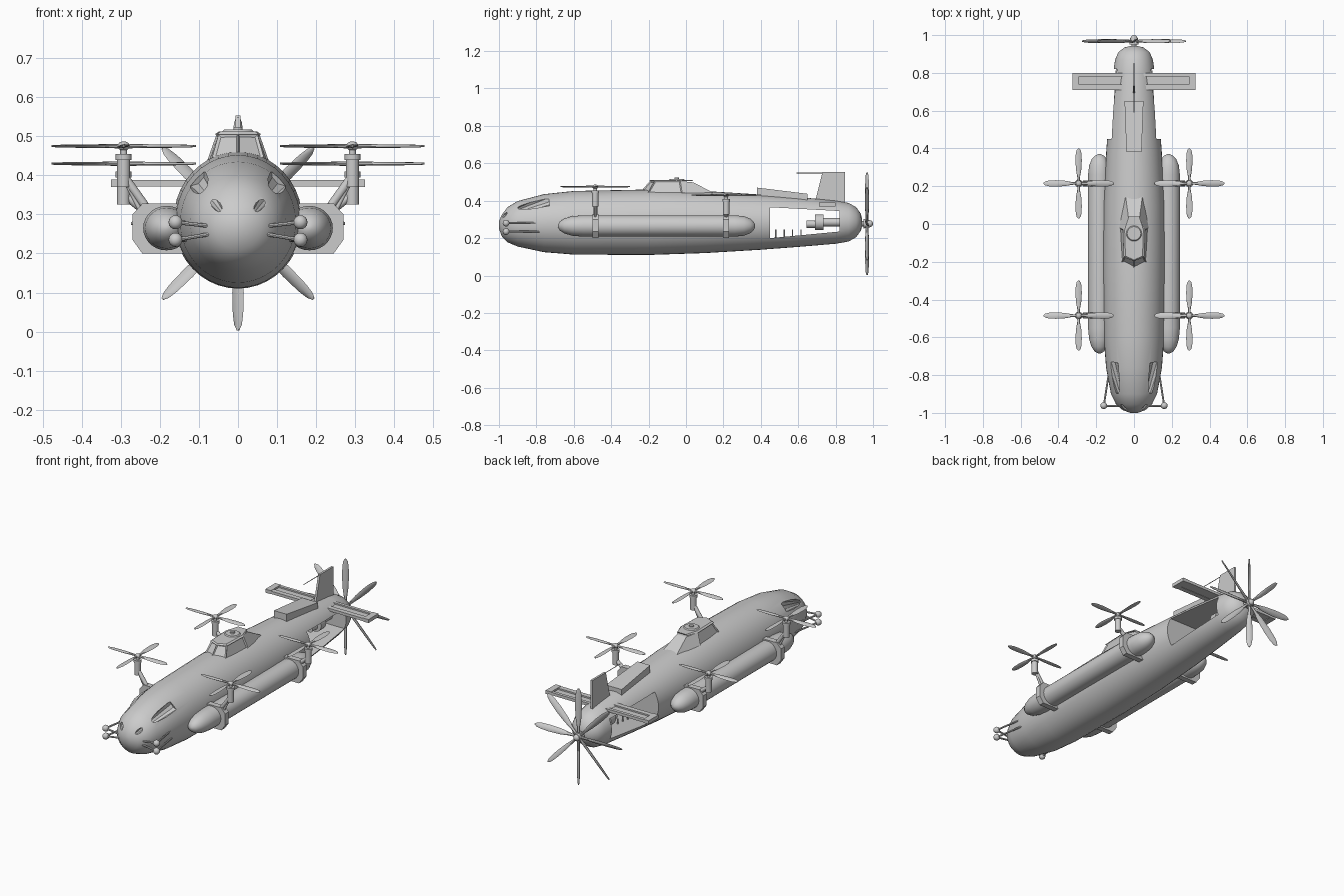
import bpy, bmesh
from math import pi, cos, sin, radians
from mathutils import Vector, Matrix

if "Cube" in bpy.data.objects:
    bpy.data.objects.remove(bpy.data.objects["Cube"])


def finish(bm, name, smooth=True):
    bmesh.ops.recalc_face_normals(bm, faces=bm.faces)
    me = bpy.data.meshes.new(name)
    bm.to_mesh(me)
    bm.free()
    ob = bpy.data.objects.new(name, me)
    bpy.context.collection.objects.link(ob)
    if smooth:
        select(ob)
        bpy.ops.object.shade_smooth_by_angle(angle=radians(35))
    return ob


def select(ob):
    bpy.ops.object.select_all(action='DESELECT')
    ob.select_set(True)
    bpy.context.view_layer.objects.active = ob


def loft(name, rings, smooth=True):
    bm = bmesh.new()
    vs = [[bm.verts.new(p) for p in r] for r in rings]
    n = len(rings[0])
    for a, b in zip(vs, vs[1:]):
        for i in range(n):
            bm.faces.new((a[i], a[(i + 1) % n], b[(i + 1) % n], b[i]))
    bm.faces.new(vs[0])
    bm.faces.new(vs[-1])
    return finish(bm, name, smooth)


def oval(y, w, z0, z1, cx=0, n=40):
    zc, h = (z0 + z1) / 2, (z1 - z0) / 2
    return [(cx + w * cos(2 * pi * i / n), y, zc + h * sin(2 * pi * i / n)) for i in range(n)]


def rod(name, a, b, r1, r2=None, seg=14):
    a, b = Vector(a), Vector(b)
    bm = bmesh.new()
    m = Matrix.Translation((a + b) / 2) @ (b - a).to_track_quat('Z', 'Y').to_matrix().to_4x4()
    bmesh.ops.create_cone(bm, cap_ends=True, segments=seg, radius1=r1,
                          radius2=r1 if r2 is None else r2, depth=(b - a).length, matrix=m)
    return finish(bm, name)


def ball(name, c, s, seg=16):
    bm = bmesh.new()
    bmesh.ops.create_uvsphere(bm, u_segments=seg, v_segments=seg // 2, radius=1,
                              matrix=Matrix.Translation(c) @ Matrix.Diagonal((*s, 1)))
    return finish(bm, name)


def box(name, x, y, z):
    r = lambda zz: [(x[0], y[0], zz), (x[1], y[0], zz), (x[1], y[1], zz), (x[0], y[1], zz)]
    return loft(name, [r(z[0]), r(z[1])], False)


def propeller(name, centre, count, radius, width, thick, pitch, upright=False):
    # blades lie around local z; upright turns the axis to y
    bm = bmesh.new()
    stations = [(.05, .35), (.2, .45), (.4, .85), (.65, 1), (.85, .9), (.95, .65), (1, .2)]
    for k in range(count):
        rot = Matrix.Rotation(2 * pi * k / count, 4, 'Z') @ Matrix.Rotation(pitch, 4, 'X')
        rings = [[bm.verts.new(rot @ Vector((radius * t, width * w * cos(a * pi / 4),
                  thick * (1.2 - .7 * t) * sin(a * pi / 4)))) for a in range(8)] for t, w in stations]
        for p, q in zip(rings, rings[1:]):
            for i in range(8):
                bm.faces.new((p[i], p[(i + 1) % 8], q[(i + 1) % 8], q[i]))
        bm.faces.new(rings[0])
        bm.faces.new(rings[-1])
    turn = Matrix.Rotation(pi / 2, 4, 'X') if upright else Matrix.Identity(4)
    bm.transform(Matrix.Translation(centre) @ turn)
    return finish(bm, name)


def cut(ob, cutter):
    m = ob.modifiers.new("cut", 'BOOLEAN')
    m.operation, m.solver, m.object = 'DIFFERENCE', 'EXACT', cutter
    select(ob)
    bpy.ops.object.modifier_apply(modifier=m.name)
    bpy.data.objects.remove(cutter)


# hull: y, half width, bottom, top
sections = [(-1, .02, .25, .29), (-.985, .06, .21, .325), (-.955, .095, .178, .365), (-.9, .122, .155, .398),
            (-.76, .148, .125, .435), (-.6, .16, .112, .452), (-.2, .165, .11, .46), (.1, .162, .12, .452),
            (.4, .146, .138, .433), (.6, .13, .153, .42), (.8, .11, .17, .4), (.87, .1, .182, .388),
            (.91, .083, .205, .365), (.935, .05, .24, .33), (.942, .02, .265, .3)]
hull = loft("hull", [oval(*s) for s in sections])

# open engine bay through the tail
bay = [(.45, .20), (.82, .235), (.82, .345), (.45, .365)]
cut(hull, loft("bay_cutter", [[(x, y, z) for y, z in bay] for x in (-.3, .3)], False))

# nose grooves
for s in (-1, 1):
    cut(hull, rod("groove_cutter", (s * .045, -1.0, .31), (s * .118, -.74, .405), .008, .034, 10))
select(hull)
bpy.ops.object.shade_smooth_by_angle(angle=radians(35))

# cockpit with inset windows
plan = [(0, -.25, 0), (.068, -.205, 0), (.078, -.02, 0), (.045, .15, 0)]
roof = [(0, -.19, .508), (.05, -.17, .505), (.055, -.03, .505), (.03, .04, .498)]
base = [(x, y, .44) for x, y, z in plan]
mirror = lambda pts: pts + [(-x, y, z) for x, y, z in reversed(pts[1:])]
cockpit = loft("cockpit", [mirror(base), mirror(roof)], False)
bm = bmesh.new()
bm.from_mesh(cockpit.data)
bm.normal_update()
panes = [f for f in bm.faces if abs(f.normal.z) < .8 and f.calc_center_median().y < -.05]
bmesh.ops.inset_individual(bm, faces=panes, thickness=.009, depth=-.005)
bm.to_mesh(cockpit.data)
bm.free()
rim = [(x * 1.08, y - .006, .505) for x, y, z in roof]
loft("cockpit_roof", [mirror(rim), mirror([(x * .9, y, .512) for x, y, z in roof])], False)
rod("hatch", (0, -.05, .508), (0, -.05, .517), .045, .036, 24)
rod("hatch_knob", (0, -.05, .515), (0, -.05, .524), .012)

# spine intake and tail fin
loft("spine_intake", [[(-.04, .38, .41), (.04, .38, .41), (.04, .38, .47), (-.04, .38, .47)],
                      [(-.05, .65, .40), (.05, .65, .40), (.05, .65, .437), (-.05, .65, .437)]], False)
fin = [(.69, .395), (.85, .385), (.85, .553), (.73, .553)]
loft("tail_fin", [[(x, y, z) for y, z in fin] for x in (-.006, .006)], False)
rod("aerial", (0, .59, .548), (0, .74, .548), .002, seg=6)

# engine inside the bay
rod("engine_block", (0, .69, .285), (0, .735, .285), .042, seg=20)
rod("engine_front", (0, .645, .275), (0, .69, .275), .02)
rod("drive_shaft", (0, .73, .285), (0, .84, .285), .022)
for i in range(4):
    rod("bay_post", (0, .48 + i * .045, .19), (0, .48 + i * .045, .245), .003, seg=6)

# main propeller
propeller("main_propeller", (0, .968, .277), 8, .274, .018, .007, radians(35), True)
rod("propeller_shaft", (0, .93, .277), (0, .955, .277), .014)
rod("propeller_hub", (0, .95, .277), (0, .985, .277), .025, .02, 20)
ball("propeller_spinner", (0, .983, .277), (.018, .017, .018))

for s in (-1, 1):
    # side pod
    pod = [(-.685, .006), (-.675, .024), (-.65, .04), (-.61, .052), (-.55, .057), (.26, .057),
           (.31, .052), (.345, .038), (.362, .022), (.37, .006)]
    loft("side_pod", [oval(y, r * 1.05, .265 - r, .265 + r, s * .183, 28) for y, r in pod])

    # lift rotors on braced pylons
    for y, top in ((-.485, .475), (.215, .43)):
        clamp = [(.12, .2), (.245, .2), (.27, .235), (.27, .3), (.245, .328), (.12, .328)]
        loft("pod_clamp", [[(s * x, yy, z) for x, z in clamp] for yy in (y - .016, y + .016)], False)
        base_z = top - .09
        rod("pylon_strut", (s * .215, y, .29), (s * .29, y, base_z + .01), .011)
        rod("pylon_brace", (s * .25, y, .31), (s * .298, y, base_z + .02), .006)
        rod("rotor_motor", (s * .293, y, base_z - .015), (s * .293, y, top - .02), .017)
        rod("rotor_collar", (s * .293, y, top - .035), (s * .293, y, top - .02), .021)
        rod("rotor_mast", (s * .293, y, top - .02), (s * .293, y, top), .009)
        ball("rotor_hub", (s * .293, y, top), (.016, .016, .012))
        propeller("lift_rotor", (s * .293, y, top), 4, .185, .017, .005, radians(8))

    # tailplane frame
    box("tailplane_front_spar", (s * .05, s * .32), (.71, .738), (.372, .388))
    box("tailplane_rear_spar", (s * .05, s * .3), (.782, .8), (.372, .388))
    box("tailplane_tip", (s * .29, s * .325), (.71, .8), (.37, .39))
    box("tailplane_skin", (s * .05, s * .3), (.72, .79), (.374, .38))

    # nose lamps on struts
    for z, a in ((.235, .25), (.28, .27)):
        c = (s * .16, -.962, z)
        ball("nose_lamp", c, (.018, .018, .018))
        rod("lamp_side_strut", c, (s * .13, -.77, z), .005, seg=8)
        rod("lamp_front_strut", c, (s * .07, -.965, a), .005, seg=8)
